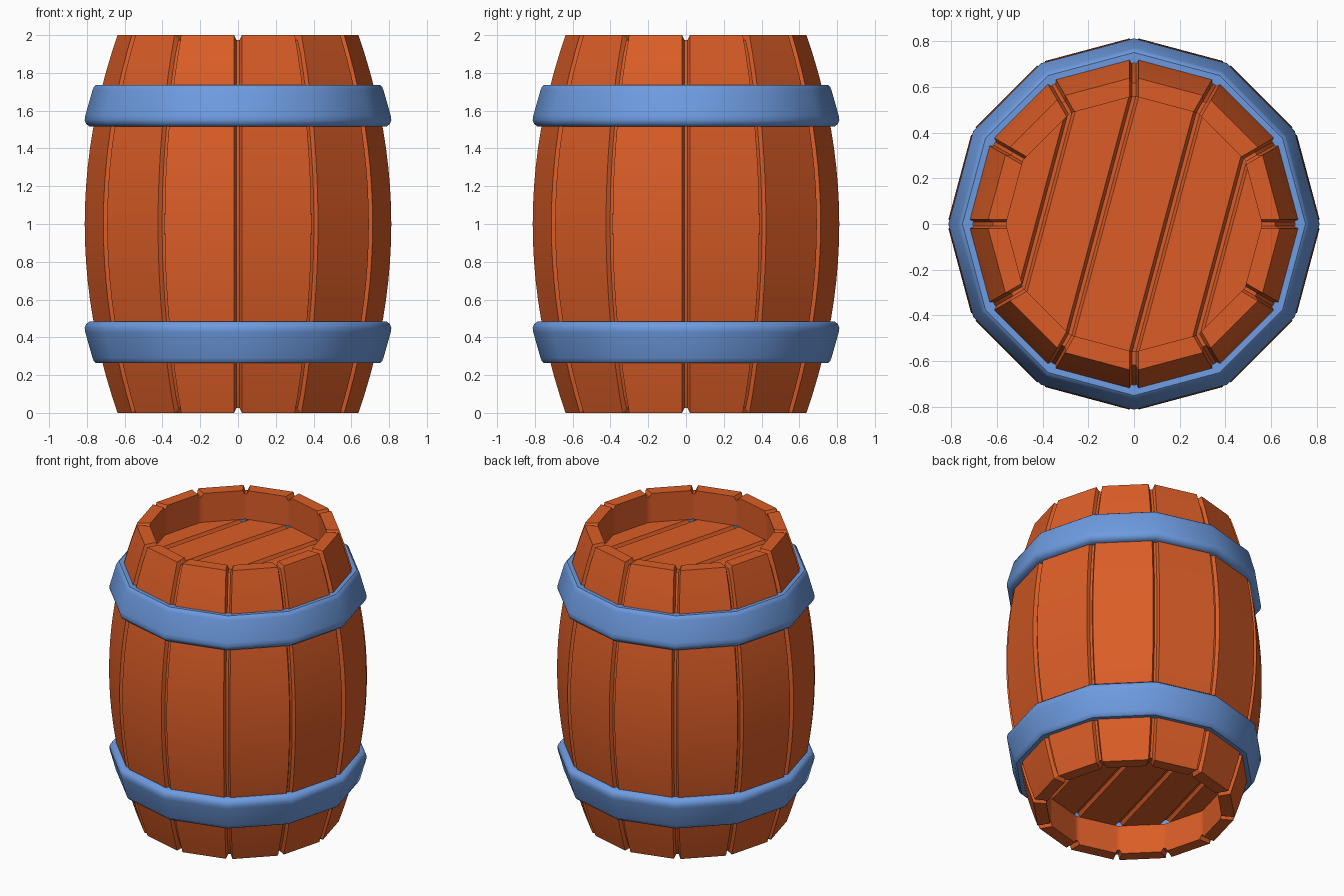
import bpy, bmesh, math

if "Cube" in bpy.data.objects:
    bpy.data.objects.remove(bpy.data.objects["Cube"])

SIDES = 12
STEP = 2 * math.pi / SIDES
RIM_IN, LID_DEPTH = 0.56, 0.20      # inner rim radius, lid recess
GROOVE_W, GROOVE_BOTTOM, GROOVE_D = 0.021, 0.008, 0.025


def material(name, rgb):
    m = bpy.data.materials.new(name)
    m.diffuse_color = (*rgb, 1)
    m.use_nodes = True
    m.node_tree.nodes["Principled BSDF"].inputs["Base Color"].default_value = m.diffuse_color
    return m


wood = material("wood", (0.71, 0.11, 0.02))
metal = material("blue_metal", (0.155, 0.33, 0.75))


def finish(name, bm, mat, angle, recalc=True):
    if recalc:
        bmesh.ops.recalc_face_normals(bm, faces=bm.faces)
    me = bpy.data.meshes.new(name)
    bm.to_mesh(me)
    bm.free()
    ob = bpy.data.objects.new(name, me)
    bpy.context.collection.objects.link(ob)
    me.materials.append(mat)
    bpy.ops.object.select_all(action='DESELECT')
    ob.select_set(True)
    bpy.context.view_layer.objects.active = ob
    bpy.ops.object.shade_smooth_by_angle(angle=math.radians(angle))
    return ob


def skin(bm, cols, closed_profile):
    """Join a ring of vertex columns with quads."""
    n = len(cols[0])
    for i, a in enumerate(cols):
        b = cols[(i + 1) % len(cols)]
        for j in range(n if closed_profile else n - 1):
            k = (j + 1) % n
            bm.faces.new((a[j], b[j], b[k], a[k]))


def corner_point(r, z, theta, shift, direction):
    """Point on a polygon side, moved by shift from the corner along it."""
    t = theta + direction * (math.pi / 2 + STEP / 2)
    return (r * math.cos(theta) + shift * math.cos(t),
            r * math.sin(theta) + shift * math.sin(t), z)


# Staves: bulging profile, swept round with grooves at the corners
zs = [2 * i / 20 for i in range(21)]
bulge = [(0.817 - 0.174 * (z - 1) ** 2, z) for z in zs]
outer = [(RIM_IN, LID_DEPTH), (RIM_IN, 0)] + bulge + [(RIM_IN, 2), (RIM_IN, 2 - LID_DEPTH)]
D = GROOVE_D
sunk = [(r - D, min(max(z, D), 2 - D)) for r, z in bulge]
inner = [(RIM_IN, LID_DEPTH), (RIM_IN, D)] + sunk + [(RIM_IN, 2 - D), (RIM_IN, 2 - LID_DEPTH)]

bm = bmesh.new()
cols = []
for i in range(SIDES):
    th = i * STEP
    for prof, shift, d in ((outer, GROOVE_W, -1), (inner, GROOVE_BOTTOM, -1),
                           (inner, GROOVE_BOTTOM, 1), (outer, GROOVE_W, 1)):
        cols.append([bm.verts.new(corner_point(r, z, th, shift, d)) for r, z in prof])
skin(bm, cols, False)
finish("staves", bm, wood, 25)


# Hoops: twelve-sided bands, the lower one mirrored
band = [(0.705, 1.735), (0.75, 1.737), (0.762, 1.728), (0.77, 1.71),
        (0.808, 1.575), (0.812, 1.55), (0.804, 1.53), (0.785, 1.515), (0.75, 1.515)]


def hoop(name, flip):
    bm = bmesh.new()
    cols = [[bm.verts.new((r * math.cos(i * STEP), r * math.sin(i * STEP),
                           2 - z if flip else z)) for r, z in band]
            for i in range(SIDES)]
    skin(bm, cols, True)
    finish(name, bm, metal, 40)


hoop("upper_hoop", False)
hoop("lower_hoop", True)


# Lids: planks with grooves running between opposite rim corners
knots = [(RIM_IN * math.cos(a), RIM_IN * math.sin(a))
         for a in (math.radians(d) for d in (165, 135, 105, 75, 45, 15))]
section = [(*knots[0], 0)]
for i in range(1, 5):
    u, h = knots[i]
    for du, dz in ((-GROOVE_W, 0), (-GROOVE_BOTTOM, -D), (GROOVE_BOTTOM, -D), (GROOVE_W, 0)):
        u2, h2 = knots[i + 1] if du > 0 else knots[i - 1]
        section.append((u + du, h + (h2 - h) * du / (u2 - u), dz))
section.append((*knots[5], 0))


def lid(name, z, up):
    bm = bmesh.new()
    ca, sa = math.cos(math.radians(-15)), math.sin(math.radians(-15))
    rows = [[bm.verts.new((u * ca - v * sa, u * sa + v * ca, z + up * dz)) for v in (-h, h)]
            for u, h, dz in section]
    for a, b in zip(rows, rows[1:]):
        quad = (a[0], b[0], b[1], a[1])
        bm.faces.new(quad if up > 0 else quad[::-1])
    finish(name, bm, wood, 25, recalc=False)


lid("top_lid", 2 - LID_DEPTH, 1)
lid("bottom_lid", LID_DEPTH, -1)
